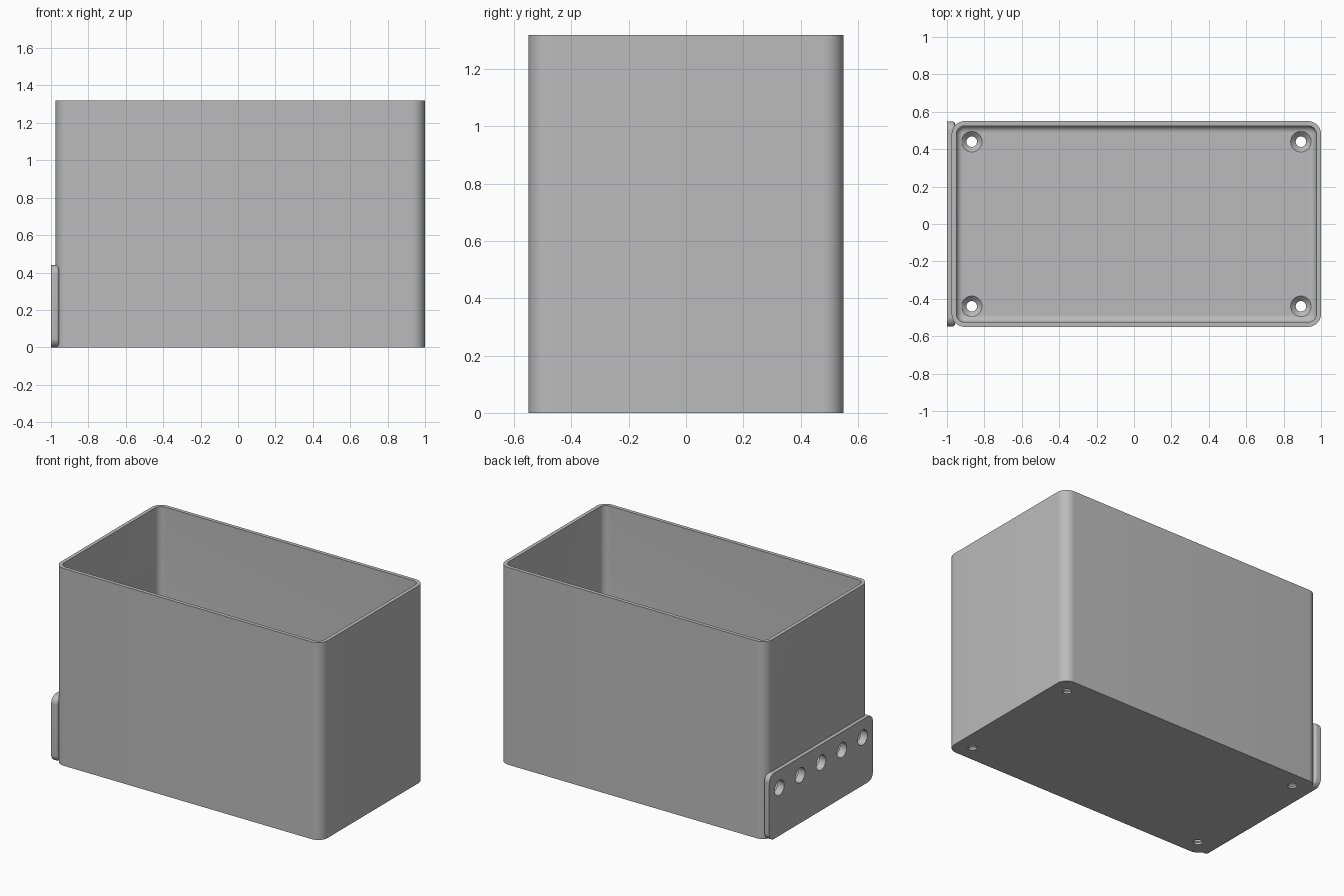
import bpy, bmesh
from math import sin, cos, pi, radians
from mathutils import Matrix, Vector

cube = bpy.data.objects.get("Cube")
if cube:
    bpy.data.objects.remove(cube)

grey = bpy.data.materials.new("plain_grey")
grey.use_nodes = True
colour = (0.5, 0.5, 0.5, 1)
grey.diffuse_color = colour
grey.node_tree.nodes["Principled BSDF"].inputs["Base Color"].default_value = colour


def rounded_rect(half_a, half_b, radius, steps=10):
    """Counter-clockwise outline of a rounded rectangle."""
    pts = []
    for q, (sa, sb) in enumerate([(1, 1), (-1, 1), (-1, -1), (1, -1)]):
        for i in range(steps + 1):
            t = (q + i / steps) * pi / 2
            pts.append((sa * (half_a - radius) + radius * cos(t),
                        sb * (half_b - radius) + radius * sin(t)))
    return pts


def circle(radius, n=40):
    return [(radius * cos(2 * pi * i / n), radius * sin(2 * pi * i / n)) for i in range(n)]


def loft(name, sections, matrix):
    """Skin a stack of (outline, height) sections and cap both ends."""
    bm = bmesh.new()
    rings = [[bm.verts.new((a, b, h)) for a, b in outline] for outline, h in sections]
    for low, high in zip(rings, rings[1:]):
        for i in range(len(low)):
            j = (i + 1) % len(low)
            bm.faces.new((low[i], low[j], high[j], high[i]))
    bm.faces.new(rings[0][::-1])
    bm.faces.new(rings[-1])
    bmesh.ops.recalc_face_normals(bm, faces=bm.faces)
    bm.transform(matrix)
    mesh = bpy.data.meshes.new(name)
    bm.to_mesh(mesh)
    bm.free()
    mesh.materials.append(grey)
    obj = bpy.data.objects.new(name, mesh)
    bpy.context.collection.objects.link(obj)
    return obj


def cut(target, cutters):
    """Subtract the cutters, apply, then smooth the curved faces."""
    bpy.context.view_layer.objects.active = target
    for cutter in cutters:
        mod = target.modifiers.new("hole", 'BOOLEAN')
        mod.operation, mod.solver, mod.object = 'DIFFERENCE', 'EXACT', cutter
        bpy.ops.object.modifier_apply(modifier=mod.name)
    bpy.ops.object.select_all(action='DESELECT')
    target.select_set(True)
    bpy.ops.object.shade_smooth_by_angle(angle=radians(30))


MID, HALF_X, HALF_Y, HEIGHT = 0.0125, 0.9875, 0.55, 1.32
CORNER, WALL, FLOOR, FILLET = 0.07, 0.025, 0.04, 0.035


def box_section(inset, z):
    return rounded_rect(HALF_X - inset, HALF_Y - inset, CORNER - inset), z


# Open box: outside, rim, inside, floor fillet
sections = [box_section(0, 0), box_section(0, HEIGHT), box_section(WALL, HEIGHT)]
for i in range(7):
    t = i / 6 * pi / 2
    sections.append(box_section(WALL + FILLET * (1 - cos(t)), FLOOR + FILLET * (1 - sin(t))))
box = loft("box", sections, Matrix.Translation((MID, 0, 0)))

# Mounting plate on the right end, with rounded corners and a softened back edge
PLATE_H, THICK, EDGE = 0.44, 0.043, 0.015
to_side = Matrix(((0, 0, 1, -1), (1, 0, 0, 0), (0, 1, 0, PLATE_H / 2), (0, 0, 0, 1)))
sections = [(rounded_rect(0.548, PLATE_H / 2, 0.05), 0)]
for i in range(6):
    t = i / 5 * pi / 2
    inset = EDGE * (1 - cos(t))
    sections.append((rounded_rect(0.548 - inset, PLATE_H / 2 - inset, 0.05 - inset),
                     THICK - EDGE + EDGE * sin(t)))
plate = loft("mounting_plate", sections, to_side)

# Countersunk floor holes
floor_cutters = []
for sx in (-1, 1):
    for sy in (-1, 1):
        profile = [(0.028, -0.1), (0.028, 0.013), (0.055, FLOOR), (0.055, FLOOR + 0.02)]
        floor_cutters.append(loft("floor_hole_cutter", [(circle(r), z) for r, z in profile],
                                  Matrix.Translation((MID + sx * 0.88, sy * 0.44, 0))))

# Row of holes through the plate and the wall behind it
side_cutters = []
for k in range(-2, 3):
    place = Matrix.Translation((0, k * 0.22, 0.32 - PLATE_H / 2)) @ to_side
    side_cutters.append(loft("side_hole_cutter", [(circle(0.05), -0.1), (circle(0.05), 0.12)], place))

cut(box, floor_cutters + side_cutters)
cut(plate, side_cutters)
for cutter in floor_cutters + side_cutters:
    bpy.data.objects.remove(cutter)
